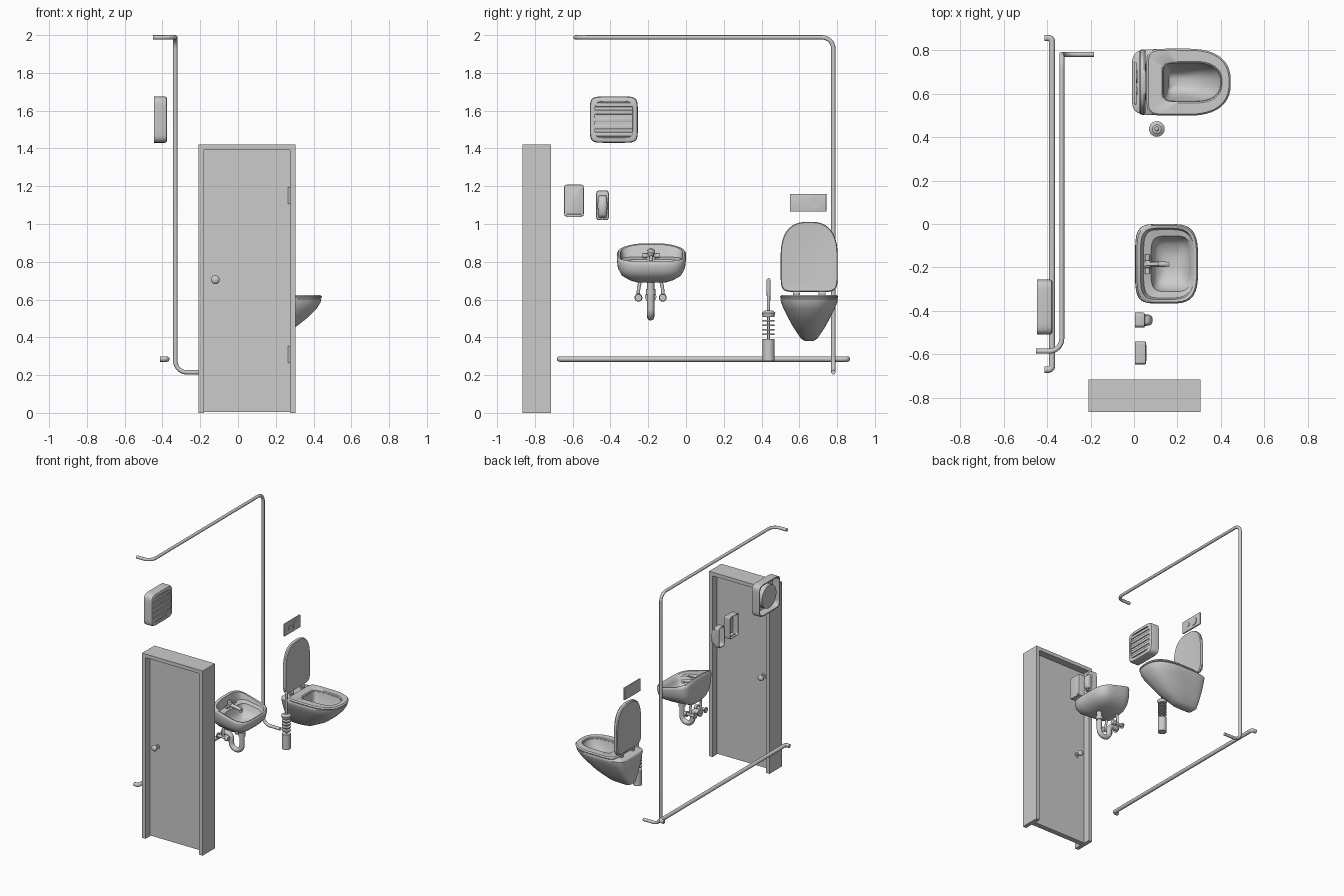
import bpy, bmesh, math
from mathutils import Vector, Matrix

# swaps local x and z so lofts can stand upright against a wall
UPRIGHT = Matrix(((0, 0, 1, 0), (0, 1, 0, 0), (1, 0, 0, 0), (0, 0, 0, 1)))


def finish(name, bm, smooth=True, angle=35):
    bmesh.ops.recalc_face_normals(bm, faces=bm.faces)
    me = bpy.data.meshes.new(name)
    bm.to_mesh(me)
    bm.free()
    ob = bpy.data.objects.new(name, me)
    bpy.context.collection.objects.link(ob)
    if smooth:
        bpy.ops.object.select_all(action='DESELECT')
        bpy.context.view_layer.objects.active = ob
        ob.select_set(True)
        bpy.ops.object.shade_smooth_by_angle(angle=math.radians(angle))
    return ob


def box(name, lo, hi, bevel=0.0):
    lo, hi = Vector(lo), Vector(hi)
    bm = bmesh.new()
    bmesh.ops.create_cube(bm, size=1)
    for v in bm.verts:
        v.co = (lo + hi) / 2 + v.co * (hi - lo)
    if bevel:
        bmesh.ops.bevel(bm, geom=bm.edges[:], offset=bevel, segments=3, profile=0.5, affect='EDGES')
    return finish(name, bm, bool(bevel))


def rod(name, p, q, r1, r2=None, n=24):
    p, q = Vector(p), Vector(q)
    m = Matrix.Translation((p + q) / 2) @ (q - p).to_track_quat('Z', 'Y').to_matrix().to_4x4()
    bm = bmesh.new()
    bmesh.ops.create_cone(bm, cap_ends=True, segments=n, radius1=r1,
                          radius2=r1 if r2 is None else r2, depth=(q - p).length, matrix=m)
    return finish(name, bm)


def ball(name, c, scale):
    bm = bmesh.new()
    bmesh.ops.create_uvsphere(bm, u_segments=24, v_segments=12, radius=1)
    for v in bm.verts:
        v.co = Vector(c) + v.co * Vector(scale)
    return finish(name, bm, angle=60)


def loft(name, loops, cy, nb, nf, m=Matrix(), count=56, closed=False, angle=35):
    """Skin of superellipse loops (x back, x front, x centre, half width, z or (z back, z front, arch))."""
    bm = bmesh.new()
    rings = []
    for x0, x1, cx, hw, z in loops:
        ring = []
        for i in range(count):
            a = 2 * math.pi * (i + 0.5) / count
            c, s = math.cos(a), math.sin(a)
            e = 2 / (nf if c > 0 else nb)
            dx = abs(c) ** e
            x = cx + (x1 - cx) * dx if c > 0 else cx - (cx - x0) * dx
            y = math.copysign(abs(s) ** e, s)
            h = z
            if isinstance(z, tuple):
                t = (x - x0) / (x1 - x0)
                h = z[0] + (z[1] - z[0]) * t + z[2] * (1 - y * y) * (1 - t)
            ring.append(bm.verts.new(m @ Vector((x, cy + y * hw, h))))
        rings.append(ring)
    pairs = list(zip(rings, rings[1:]))
    if closed:
        pairs.append((rings[-1], rings[0]))
    else:
        bm.faces.new(rings[0])
        bm.faces.new(rings[-1])
    for a, b in pairs:
        for i in range(count):
            j = (i + 1) % count
            bm.faces.new((a[i], a[j], b[j], b[i]))
    return finish(name, bm, angle=angle)


def shell(name, z0, z1, cy, hw, xb, xf, n, t, e, dish):
    """Wall housing: open at the back, softened front edge, dished front."""
    def lp(d, x):
        return (z0 + d, z1 - d, (z0 + z1) / 2, hw - d, x)
    loops = [lp(t, xf - t), lp(t, xb), lp(0, xb), lp(0, xf - e), lp(e * .3, xf - e * .3), lp(e, xf)]
    if dish:
        loops += [lp(e + .014, xf), lp(e + .016, xf - dish)]
    return loft(name, loops, cy, n, n, UPRIGHT)


def tube(name, pts, r, bend, steps=8):
    """Round pipe along a path with rounded corners."""
    pts = [Vector(p) for p in pts]
    path = [pts[0]]
    for a, b, c in zip(pts, pts[1:], pts[2:]):
        k = min(bend, (a - b).length * .49, (c - b).length * .49)
        u, w = (a - b).normalized() * k, (c - b).normalized() * k
        for i in range(steps + 1):
            t = math.pi / 2 * i / steps
            path.append(b + u * (1 - math.sin(t)) + w * (1 - math.cos(t)))
    path.append(pts[-1])
    cu = bpy.data.curves.new(name, 'CURVE')
    cu.dimensions = '3D'
    cu.bevel_depth, cu.bevel_resolution, cu.use_fill_caps = r, 4, True
    sp = cu.splines.new('POLY')
    sp.points.add(len(path) - 1)
    for p, co in zip(sp.points, path):
        p.co = (*co, 1)
    ob = bpy.data.objects.new(name, cu)
    bpy.context.collection.objects.link(ob)
    bpy.ops.object.select_all(action='DESELECT')
    bpy.context.view_layer.objects.active = ob
    ob.select_set(True)
    bpy.ops.object.convert(target='MESH')
    bpy.ops.object.shade_smooth_by_angle(angle=math.radians(40))


# door: jambs, header, panel, hinges, knobs
box("door_jamb_left", (-.21, -.865, 0), (-.18, -.715, 1.42))
box("door_jamb_right", (.275, -.865, 0), (.305, -.715, 1.42))
box("door_header", (-.18, -.865, 1.392), (.275, -.715, 1.42))
box("door_panel", (-.18, -.81, .005), (.275, -.77, 1.392))
for z in (.31, 1.15):
    box("hinge_leaf", (.26, -.815, z - .045), (.275, -.808, z + .045))
    rod("hinge_pin", (.27, -.817, z - .045), (.27, -.817, z + .045), .006, n=12)
for y, s in ((-.81, -1), (-.77, 1)):
    rod("knob_rose", (-.12, y, .705), (-.12, y + s * .006, .705), .02)
    rod("knob_stem", (-.12, y, .705), (-.12, y + s * .03, .705), .009)
    ball("knob", (-.12, y + s * .035, .705), (.023, .015, .023))

# pipes along the left wall
tube("tall_pipe", [(-.185, .78, .215), (-.332, .78, .215), (-.332, .78, 1.988),
                   (-.332, -.585, 1.988), (-.45, -.585, 1.988)], .0115, .06)
tube("low_rail", [(-.412, .855, .285), (-.377, .855, .285), (-.377, -.67, .285), (-.412, -.67, .285)], .0145, .035)

# ventilation fan: housing, slats, drum
shell("fan_housing", 1.43, 1.675, -.382, .127, -.445, -.375, 7, .008, .012, .012)
for i in range(5):
    z = 1.475 + i * .039
    box("fan_slat", (-.388, -.482, z - .011), (-.376, -.282, z + .011), .003)
rod("fan_drum", (-.44, -.382, 1.552), (-.383, -.382, 1.552), .088, n=40)

# wall-hung toilet: bowl with inner basin
loft("toilet_bowl", [
    (.03, .12, .07, .022, .38), (-.005, .19, .09, .045, .395), (-.008, .30, .13, .082, .45),
    (-.01, .37, .16, .112, .505), (-.01, .415, .2, .135, .55), (-.01, .437, .22, .149, .585),
    (-.01, .442, .22, .152, .603), (-.003, .436, .22, .147, .609),
    (.135, .398, .27, .088, .609), (.14, .385, .265, .082, .58), (.15, .34, .24, .064, .52),
    (.16, .27, .21, .04, .475), (.18, .23, .205, .02, .465)], .652, 7, 2.5, angle=50)
# seat ring and raised lid
loft("toilet_seat", [
    (.06, .442, .24, .152, .608), (.058, .445, .24, .154, .615), (.066, .437, .24, .147, .624),
    (.128, .405, .27, .096, .624), (.134, .400, .27, .089, .619), (.134, .400, .27, .089, .608)],
    .652, 8, 2.5, closed=True)
loft("toilet_lid", [
    (.648, 1.003, .82, .142, .025), (.642, 1.01, .82, .149, .031), (.64, 1.012, .82, .151, .045),
    (.645, 1.008, .82, .147, .053), (.665, .99, .82, .13, .051)], .652, 8, 2.6, UPRIGHT)
for y in (.585, .72):
    rod("lid_hinge", (.045, y - .018, .632), (.045, y + .018, .632), .011, n=16)
    box("hinge_foot", (.035, y - .01, .605), (.055, y + .01, .632))

# flush plate
box("flush_plate", (0, .55, 1.065), (.012, .743, 1.16), .003)
rod("flush_button_large", (.01, .678, 1.112), (.017, .678, 1.112), .03)
rod("flush_button_small", (.01, .612, 1.112), (.016, .612, 1.112), .016)

# toilet brush
B = (.105, .437)
rod("brush_cup", (*B, .275), (*B, .39), .031)
rod("brush_core", (*B, .38), (*B, .54), .007, n=12)
for i in range(5):
    z = .412 + i * .024
    rod("brush_ring", (*B, z), (*B, z + .008), .031)
rod("brush_collar", (*B, .51), (*B, .53), .031, .036)
rod("brush_cap", (*B, .53), (*B, .542), .036, .02)
rod("brush_handle", (*B, .54), (*B, .70), .008, .011, 16)
ball("brush_knob", (*B, .70), (.011, .011, .013))

# wash basin with sloped rim and raised back
loft("wash_basin", [
    (.03, .19, .12, .075, .69), (.012, .23, .13, .12, (.715, .70, 0)),
    (.006, .265, .14, .158, (.75, .718, 0)), (.005, .288, .15, .178, (.80, .748, 0)),
    (.005, .295, .15, .183, (.855, .785, .01)), (.007, .293, .15, .182, (.868, .797, .022)),
    (.014, .288, .15, .176, (.875, .802, .025)), (.03, .277, .15, .164, (.872, .799, .022)),
    (.044, .272, .155, .157, (.825, .79, 0)), (.078, .266, .18, .128, (.812, .786, 0)),
    (.088, .258, .18, .117, .765), (.105, .24, .175, .09, .732), (.14, .2, .17, .035, .718)],
    -.183, 5, 3.6, angle=50)
rod("basin_drain", (.17, -.183, .717), (.17, -.183, .722), .018)
# tap
rod("tap_base", (.062, -.185, .81), (.062, -.185, .825), .027, .022)
rod("tap_body", (.062, -.185, .82), (.062, -.185, .86), .019, .017)
rod("tap_spout", (.062, -.185, .838), (.16, -.185, .822), .014, .011)
rod("tap_outlet", (.153, -.185, .828), (.153, -.185, .805), .011)
ball("tap_cap", (.062, -.185, .86), (.018, .018, .01))
box("tap_lever", (.055, -.193, .864), (.115, -.177, .873), .003)
for s in (-1, 1):
    rod("tap_side_knob", (.062, -.185, .832), (.062, -.185 + s * .045, .832), .009, .012, 16)

# trap under the basin
tube("drain_trap", [(.165, -.187, .70), (.165, -.187, .508), (.075, -.187, .508),
                    (.075, -.187, .615), (.005, -.187, .615)], .019, .044)
rod("trap_nut", (.165, -.187, .625), (.165, -.187, .655), .025)
rod("trap_wall_collar", (.004, -.187, .615), (.012, -.187, .615), .03)
for y in (-.252, -.123):
    rod("valve_inlet", (.004, y, .61), (.075, y, .61), .011, n=16)
    rod("valve_wall_collar", (.004, y, .61), (.01, y, .61), .021)
    rod("valve_handle", (.075, y, .61), (.098, y, .61), .021, .018)
    tube("supply_pipe", [(.05, y, .61), (.05, y, .66), (.05, y * .7 - .056, .73)], .009, .02)

# paper towel dispenser
shell("towel_dispenser", 1.04, 1.208, -.593, .052, .004, .055, 14, .005, .004, 0)
box("towel_outlet", (.02, -.63, 1.036), (.057, -.556, 1.052), .002)

# soap dispenser
shell("soap_back", 1.02, 1.178, -.442, .035, .004, .05, 6, .005, .008, 0)
loft("soap_lever", [(.04, .07, .05, .02, 1.035), (.04, .085, .05, .024, 1.05), (.04, .085, .05, .026, 1.10),
                    (.04, .078, .05, .024, 1.135), (.04, .06, .05, .018, 1.15)], -.442, 5, 3, angle=50)
rod("soap_nozzle", (.06, -.442, 1.022), (.06, -.442, 1.04), .008, n=16)
